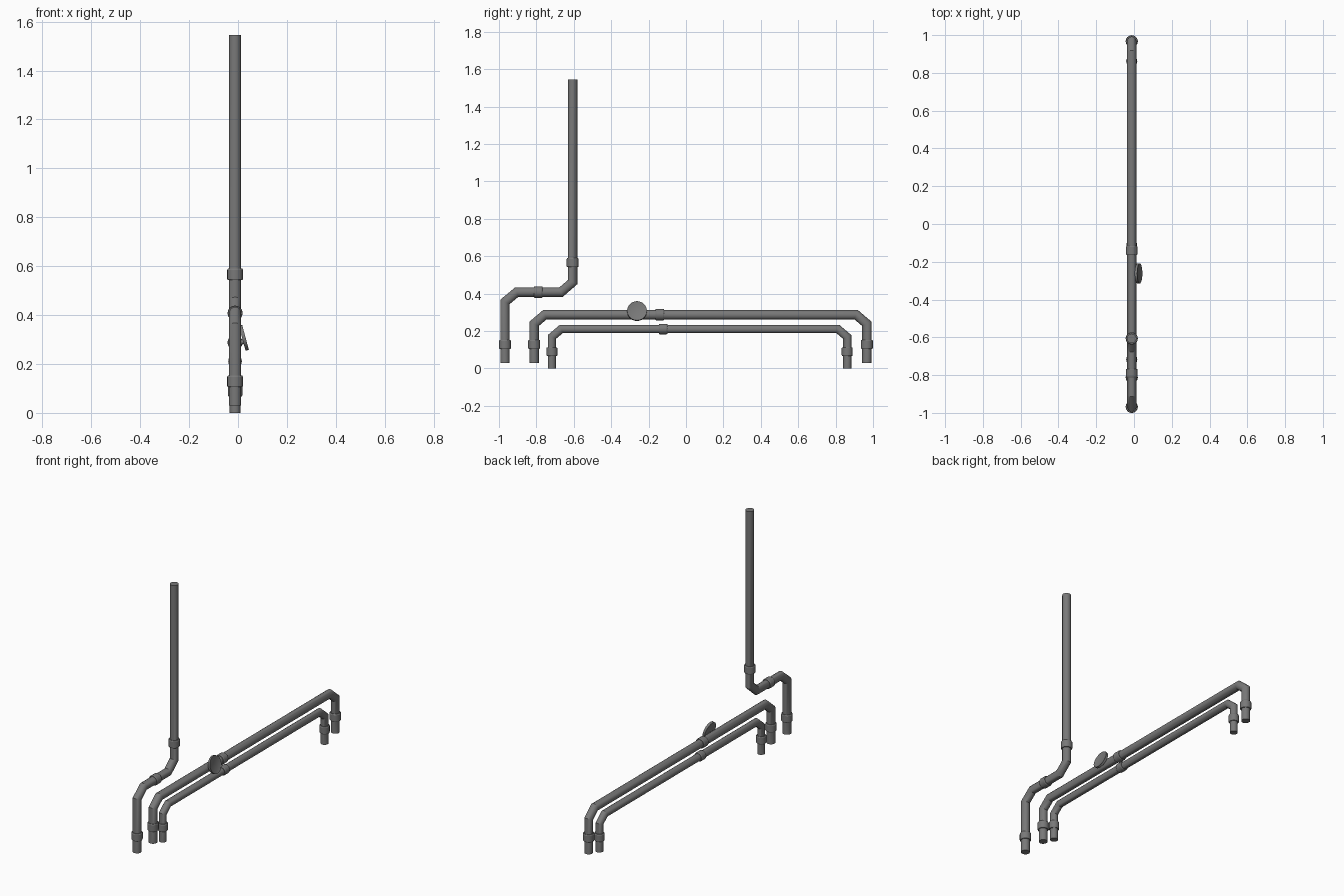
import bpy, bmesh, math
from mathutils import Vector, Matrix

if "Cube" in bpy.data.objects:
    bpy.data.objects.remove(bpy.data.objects["Cube"])

PX = -0.012   # x of the plane all pipes lie in
SIDES = 16


def material(name, v):
    m = bpy.data.materials.new(name)
    m.diffuse_color = (v, v, v, 1)
    m.use_nodes = True
    m.node_tree.nodes["Principled BSDF"].inputs["Base Color"].default_value = m.diffuse_color
    return m


STEEL = material("grey_steel", 0.19)


def finish(name, bm):
    bmesh.ops.recalc_face_normals(bm, faces=bm.faces)
    me = bpy.data.meshes.new(name)
    bm.to_mesh(me)
    bm.free()
    me.materials.append(STEEL)
    ob = bpy.data.objects.new(name, me)
    bpy.context.collection.objects.link(ob)
    bpy.ops.object.select_all(action='DESELECT')
    ob.select_set(True)
    bpy.context.view_layer.objects.active = ob
    bpy.ops.object.shade_smooth_by_angle(angle=math.radians(30))
    return ob


def tube(name, pts, radii):
    """Sweep a round section along (y, z) points, with mitred corners."""
    pts = [Vector(p) for p in pts]
    bm = bmesh.new()
    rings = []
    for i, p in enumerate(pts):
        a = (p - pts[i - 1]).normalized() if i else (pts[1] - p).normalized()
        b = (pts[i + 1] - p).normalized() if i < len(pts) - 1 else a
        n = Vector((-a.y - b.y, a.x + b.x)).normalized()
        n /= n.dot(Vector((-a.y, a.x)))
        ring = []
        for k in range(SIDES):
            t = 2 * math.pi * k / SIDES
            c, s = radii[i] * math.cos(t), radii[i] * math.sin(t)
            ring.append(bm.verts.new((PX + s, p.x + n.x * c, p.y + n.y * c)))
        rings.append(ring)
    for r0, r1 in zip(rings, rings[1:]):
        for k in range(SIDES):
            j = (k + 1) % SIDES
            bm.faces.new((r0[k], r0[j], r1[j], r1[k]))
    bm.faces.new(rings[0])
    bm.faces.new(rings[-1])
    return finish(name, bm)


def pipe(name, pts, r):
    tube(name, pts, [r] * len(pts))


def coupling(name, y, z, r, vertical):
    """Collar with softened rims, centred on (y, z)."""
    h, e = 0.0235, 0.005
    offs = (-h, -h + e, h - e, h)
    pts = [(y, z + o) if vertical else (y + o, z) for o in offs]
    tube(name, pts, [r - 0.003, r, r, r - 0.003])


# Riser pipe with an S-bend
pipe("riser_pipe", [(-0.968, 0.03), (-0.968, 0.356), (-0.905, 0.408),
                    (-0.668, 0.408), (-0.606, 0.462), (-0.606, 1.546)], 0.025)
coupling("riser_foot_coupling", -0.968, 0.129, 0.0325, True)
coupling("riser_bend_coupling", -0.79, 0.408, 0.031, False)
coupling("riser_upper_coupling", -0.606, 0.566, 0.0325, True)

# Outer and inner bridge pipes: name, y ends, foot z, run z, bend, radius, foot collar z, mid collar y
for nm, y0, y1, zf, zr, bend, r, zc, yc in (
        ("outer", -0.812, 0.967, 0.03, 0.288, 0.058, 0.025, 0.129, -0.14),
        ("inner", -0.717, 0.862, 0.0, 0.211, 0.050, 0.022, 0.09, -0.122)):
    pipe(nm + "_bridge_pipe",
         [(y0, zf), (y0, zr - bend * 0.85), (y0 + bend, zr),
          (y1 - bend, zr), (y1, zr - bend * 0.85), (y1, zf)], r)
    coupling(nm + "_front_coupling", y0, zc, r + 0.0075, True)
    coupling(nm + "_back_coupling", y1, zc, r + 0.0075, True)
    coupling(nm + "_middle_coupling", yc, zr, r + 0.006, False)

# Tilted round gauge on the outer bridge pipe
tilt = Matrix.Translation((0.024, -0.262, 0.307)) @ Matrix.Rotation(math.radians(75), 4, 'Y')
bm = bmesh.new()
bmesh.ops.create_cone(bm, cap_ends=True, segments=24, radius1=0.053, radius2=0.053, depth=0.014)
front = [f for f in bm.faces if f.normal.z > 0.9]
bmesh.ops.inset_region(bm, faces=front, thickness=0.007)
bmesh.ops.translate(bm, verts=front[0].verts[:], vec=(0, 0, -0.003))
bm.transform(tilt)
finish("gauge_dial", bm)

# Short stem joining the gauge to the pipe
bm = bmesh.new()
bmesh.ops.create_cone(bm, cap_ends=True, segments=12, radius1=0.01, radius2=0.01, depth=0.03)
bm.transform(tilt @ Matrix.Translation((0.015, 0, -0.018)))
finish("gauge_stem", bm)
